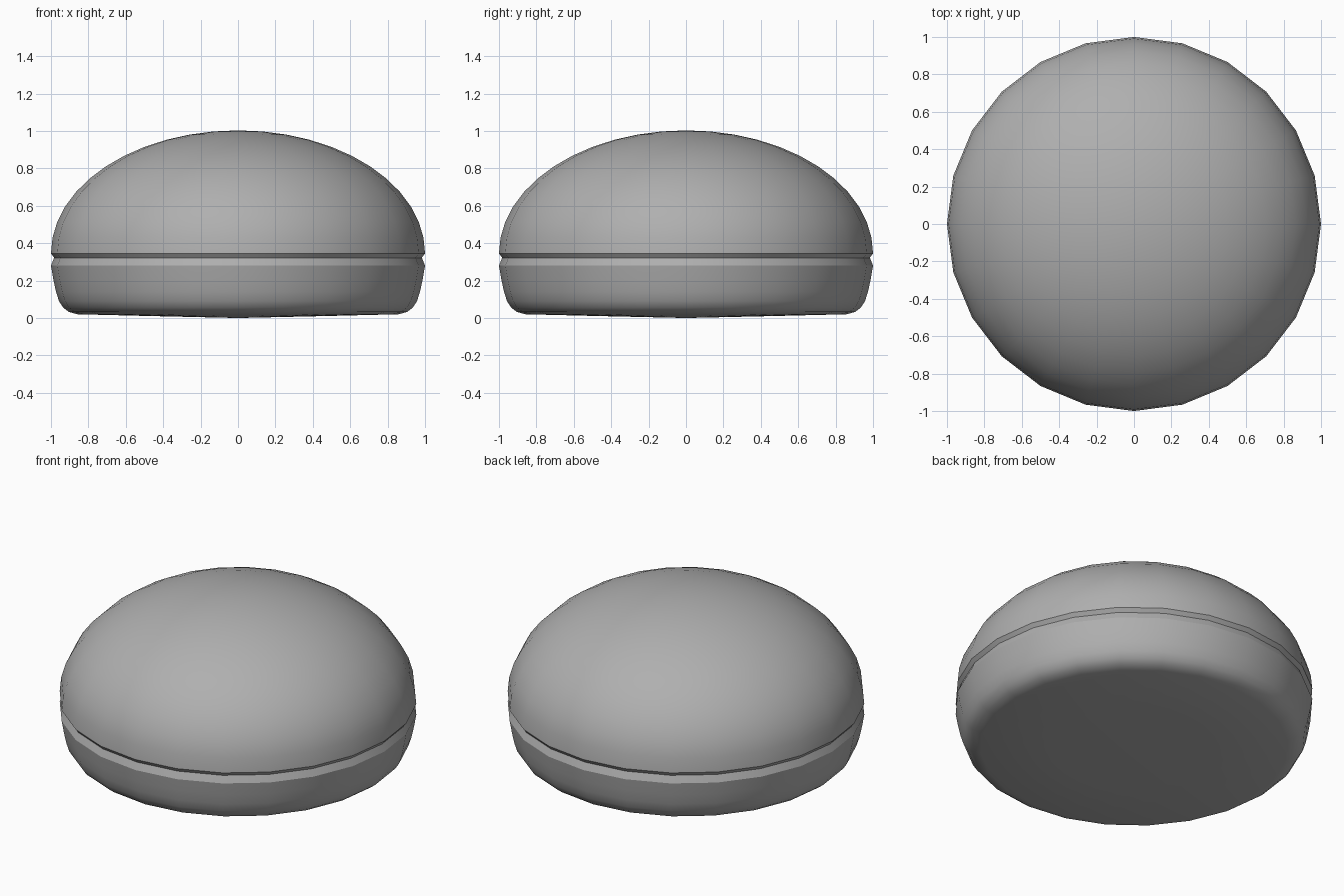
import bpy, bmesh
from math import pi, sin, cos, radians

if "Cube" in bpy.data.objects:
    bpy.data.objects.remove(bpy.data.objects["Cube"])

SIDES = 24


def lathe(name, profile):
    """Revolve a (radius, z) profile, running bottom to top, around z."""
    bm = bmesh.new()
    verts = [bm.verts.new((r, 0, z)) for r, z in profile]
    edges = [bm.edges.new(pair) for pair in zip(verts, verts[1:])]
    bmesh.ops.spin(bm, geom=verts + edges, cent=(0, 0, 0), axis=(0, 0, 1),
                   angle=2 * pi, steps=SIDES, use_duplicate=False)
    bmesh.ops.remove_doubles(bm, verts=bm.verts, dist=1e-4)
    bmesh.ops.recalc_face_normals(bm, faces=bm.faces)
    mesh = bpy.data.meshes.new(name)
    bm.to_mesh(mesh)
    bm.free()
    obj = bpy.data.objects.new(name, mesh)
    bpy.context.collection.objects.link(obj)
    bpy.ops.object.select_all(action='DESELECT')
    obj.select_set(True)
    bpy.context.view_layer.objects.active = obj
    bpy.ops.object.shade_smooth_by_angle(angle=radians(28))
    return obj


# Rounded base with a slightly bulging underside
base = [(0, 0), (0.45, 0.01), (0.86, 0.02), (0.905, 0.033), (0.935, 0.056),
        (0.957, 0.09), (0.973, 0.14), (0.987, 0.205), (1, 0.28)]
# Shallow V groove around the rim
groove = [(0.983, 0.322)]
# Half-ellipse dome
DOME_STEPS = 12
dome = [(cos(a), 0.345 + 0.658 * sin(a))
        for a in (pi / 2 * i / DOME_STEPS for i in range(DOME_STEPS))]
dome.append((0, 1.003))

bun = lathe("bun", base + groove + dome)

# Dark grey surface
grey = bpy.data.materials.new("dark_grey")
grey.diffuse_color = (0.43, 0.43, 0.43, 1)
grey.use_nodes = True
grey.node_tree.nodes["Principled BSDF"].inputs["Base Color"].default_value = grey.diffuse_color
bun.data.materials.append(grey)
